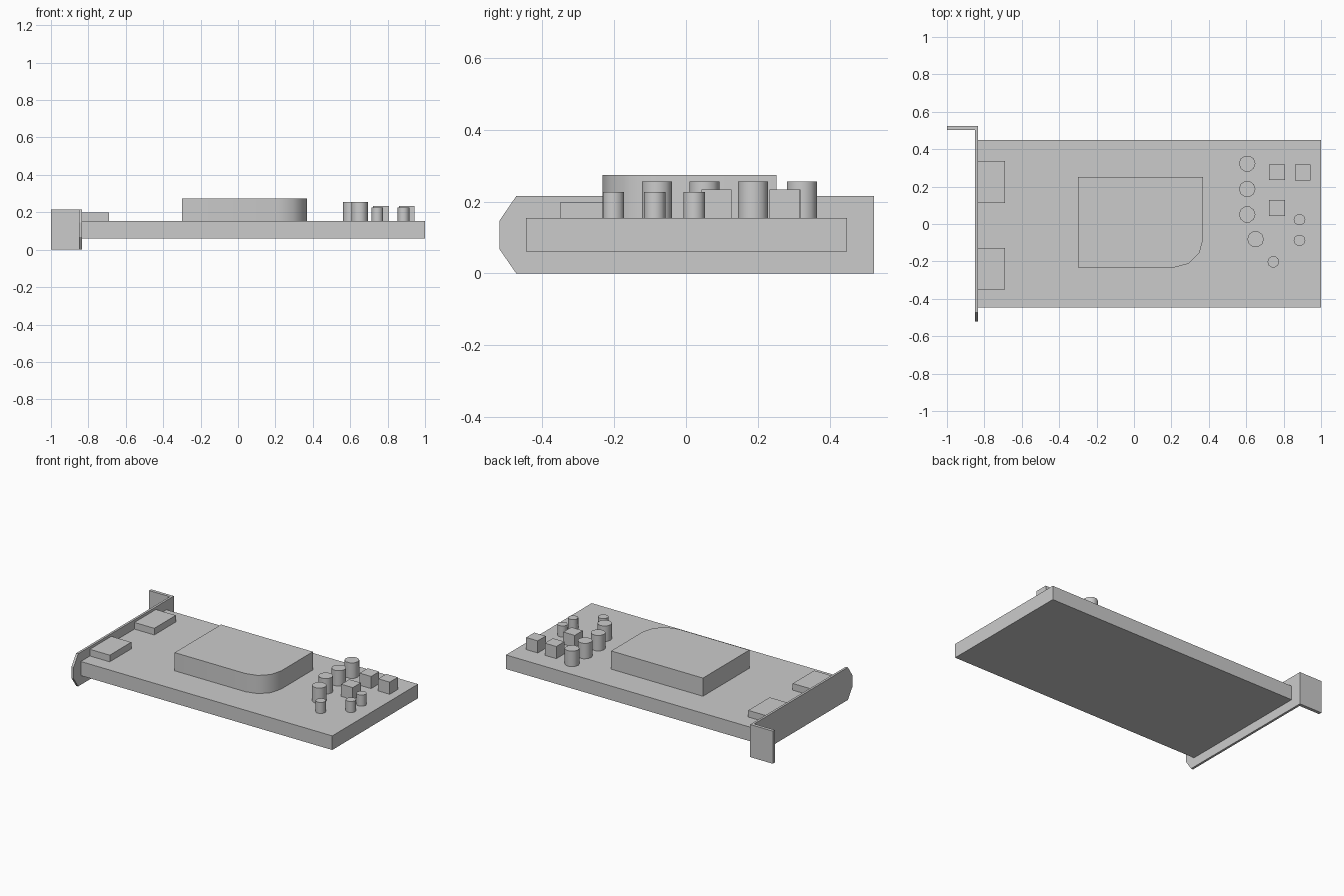
import bpy, bmesh, math
from mathutils import Vector

if "Cube" in bpy.data.objects:
    bpy.data.objects.remove(bpy.data.objects["Cube"])

BOARD_TOP = 0.154


def prism(name, outline, direction, smooth=False):
    """Extrude a closed 3D outline along a direction vector."""
    bm = bmesh.new()
    base = bm.faces.new([bm.verts.new(p) for p in outline])
    ext = bmesh.ops.extrude_face_region(bm, geom=[base])
    bmesh.ops.translate(bm, vec=Vector(direction),
                        verts=[g for g in ext["geom"] if isinstance(g, bmesh.types.BMVert)])
    bmesh.ops.recalc_face_normals(bm, faces=bm.faces)
    mesh = bpy.data.meshes.new(name)
    bm.to_mesh(mesh)
    bm.free()
    ob = bpy.data.objects.new(name, mesh)
    bpy.context.collection.objects.link(ob)
    if smooth:
        bpy.ops.object.select_all(action='DESELECT')
        ob.select_set(True)
        bpy.context.view_layer.objects.active = ob
        bpy.ops.object.shade_smooth_by_angle(angle=math.radians(40))
    return ob


def box(name, x0, x1, y0, y1, z0, z1):
    return prism(name, [(x0, y0, z0), (x1, y0, z0), (x1, y1, z0), (x0, y1, z0)],
                 (0, 0, z1 - z0))


def capacitor(name, x, y, r, top, sides=10):
    ring = [(x + r * math.cos(math.tau * i / sides),
             y + r * math.sin(math.tau * i / sides), BOARD_TOP) for i in range(sides)]
    return prism(name, ring, (0, 0, top - BOARD_TOP), smooth=True)


# Circuit board slab
box("circuit_board", -0.835, 1.0, -0.446, 0.448, 0.061, BOARD_TOP)

# Mounting bracket: plate with a clipped end, plus a bent tab
plate = [(0.524, 0), (0.524, 0.215), (-0.473, 0.215),
         (-0.52, 0.146), (-0.52, 0.068), (-0.473, 0)]
prism("bracket_plate", [(-0.85, y, z) for y, z in plate], (0.015, 0, 0))
box("bracket_tab", -1.0, -0.85, 0.503, 0.524, 0, 0.215)

# Two port blocks behind the bracket
for i, y in enumerate((-0.239, 0.225)):
    box(f"port_block_{i + 1}", -0.835, -0.69, y - 0.112, y + 0.112, BOARD_TOP, 0.198)

# Main heatsink cover with one rounded corner
R = 0.153
corner = [(0.37 - R + R * math.sin(math.radians(a)),
           -0.232 + R - R * math.cos(math.radians(a)), BOARD_TOP) for a in (0, 30, 60, 90)]
prism("heatsink_cover",
      [(-0.30, -0.232, BOARD_TOP)] + corner + [(0.37, 0.252, BOARD_TOP), (-0.30, 0.252, BOARD_TOP)],
      (0, 0, 0.274 - BOARD_TOP), smooth=True)

# Tall and short capacitors
for i, (x, y) in enumerate([(0.605, 0.323), (0.605, 0.187), (0.605, 0.051), (0.65, -0.081)]):
    capacitor(f"tall_capacitor_{i + 1}", x, y, 0.044, 0.256)
for i, (x, y) in enumerate([(0.885, 0.023), (0.885, -0.087), (0.745, -0.202)]):
    capacitor(f"short_capacitor_{i + 1}", x, y, 0.031, 0.227)

# Square inductors
for i, (x, y) in enumerate([(0.765, 0.277), (0.902, 0.275), (0.765, 0.085)]):
    box(f"inductor_{i + 1}", x - 0.042, x + 0.042, y - 0.042, y + 0.042, BOARD_TOP, 0.234)
